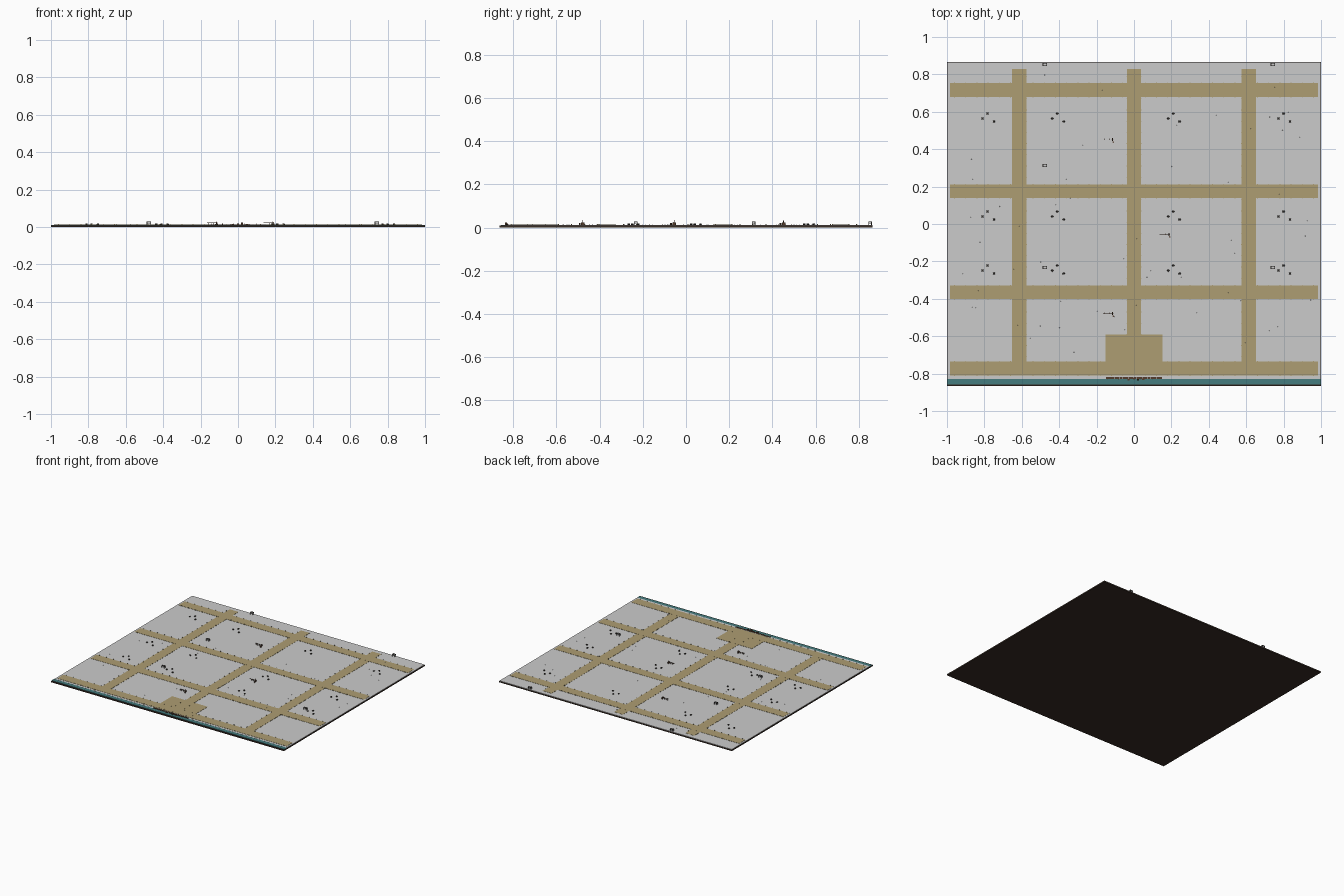
import bpy, bmesh, random
from mathutils import Matrix, Vector

random.seed(4)
TOP = 0.012          # paved surface
ROAD = 0.0132        # road surface


def mat(name, r, g, b):
    m = bpy.data.materials.new(name)
    m.diffuse_color = (r, g, b, 1)
    return m


EARTH = mat("earth", 0.04, 0.025, 0.018)
SAND = mat("sand", 0.42, 0.34, 0.17)
WATER = mat("water", 0.06, 0.20, 0.21)
WOOD = mat("wood", 0.09, 0.045, 0.025)
DARK = mat("dark_wood", 0.04, 0.035, 0.03)


def finish(name, bm, material=None):
    me = bpy.data.meshes.new(name)
    bm.to_mesh(me)
    bm.free()
    ob = bpy.data.objects.new(name, me)
    bpy.context.collection.objects.link(ob)
    if material:
        me.materials.append(material)
    return ob


def box(bm, x0, x1, y0, y1, z0, z1):
    m = (Matrix.Translation(((x0 + x1) / 2, (y0 + y1) / 2, (z0 + z1) / 2))
         @ Matrix.Diagonal((x1 - x0, y1 - y0, z1 - z0, 1)))
    bmesh.ops.create_cube(bm, size=1, matrix=m)


def cyl(bm, x, y, z0, z1, r, r2=None, seg=8, rot=Matrix()):
    m = Matrix.Translation((x, y, (z0 + z1) / 2)) @ rot
    bmesh.ops.create_cone(bm, cap_ends=True, segments=seg, radius1=r,
                          radius2=r if r2 is None else r2, depth=z1 - z0, matrix=m)


def slab(name, dims, material=None):
    bm = bmesh.new()
    box(bm, *dims)
    return finish(name, bm, material)


# Ground layers
slab("earth_base", (-1, 1, -0.865, 0.865, 0, 0.009), EARTH)
slab("paved_ground", (-0.998, 0.998, -0.828, 0.863, 0.009, TOP))
slab("canal_water", (-1, 1, -0.858, -0.828, 0.009, 0.0115), WATER)

# Road grid and plaza
road_x = (-0.613, 0, 0.613)
road_y = (0.717, 0.175, -0.365, -0.773)
for x in road_x:
    slab("cross_road", (x - 0.038, x + 0.038, -0.80, 0.828, TOP - 0.001, ROAD - 0.0002), SAND)
for y in road_y:
    slab("long_road", (-0.985, 0.985, y - 0.037, y + 0.037, TOP - 0.001, ROAD), SAND)
slab("plaza", (-0.153, 0.153, -0.80, -0.59, TOP - 0.001, ROAD + 0.0002), SAND)

# Small kerb stones along the road edges
bm = bmesh.new()
for y in road_y:
    for s in (-1, 1):
        for i in range(33):
            x = -0.96 + i * 0.06
            if min(abs(x - rx) for rx in road_x) > 0.045:
                yy = y + s * 0.038
                box(bm, x - 0.002, x + 0.002, yy - 0.0015, yy + 0.0015, TOP - 0.001, 0.0165)
for x in road_x:
    for s in (-1, 1):
        for i in range(27):
            y = -0.77 + i * 0.06
            if min(abs(y - ry) for ry in road_y) > 0.045:
                xx = x + s * 0.039
                box(bm, xx - 0.0015, xx + 0.0015, y - 0.002, y + 0.002, TOP - 0.001, 0.0165)
finish("kerb_stones", bm, SAND)

# Scattered pebbles
bm = bmesh.new()
for _ in range(60):
    p = Vector((random.uniform(-0.95, 0.95), random.uniform(-0.7, 0.8), TOP))
    bmesh.ops.create_icosphere(bm, subdivisions=1, radius=0.002, matrix=Matrix.Translation(p))
finish("pebbles", bm)

# Clusters of three barrels in each block
bm = bmesh.new()
for cx in (-0.783, -0.41, 0.21, 0.80):
    for cy in (0.564, 0.04, -0.249):
        for dx, dy in ((-0.027, 0), (0, 0.027), (0.034, -0.016)):
            x, y = cx + dx, cy + dy
            cyl(bm, x, y, TOP, 0.0155, 0.005, 0.0065)
            cyl(bm, x, y, 0.0155, 0.019, 0.0065, 0.005)
finish("barrels", bm, DARK)

# Raised notice stands: panel, frame and legs
for x, y in ((-0.476, 0.853), (0.743, 0.853), (-0.476, 0.313), (-0.476, -0.233), (0.743, -0.233)):
    slab("stand_panel", (x - 0.009, x + 0.009, y - 0.005, y + 0.005, 0.018, 0.027))
    bm = bmesh.new()
    for s in (-1, 1):
        box(bm, x - 0.012, x + 0.012, y + s * 0.0065 - 0.0015, y + s * 0.0065 + 0.0015, 0.026, 0.029)
        box(bm, x + s * 0.0105 - 0.0015, x + s * 0.0105 + 0.0015, y - 0.008, y + 0.008, 0.026, 0.029)
        for t in (-1, 1):
            box(bm, x + s * 0.0105 - 0.0015, x + s * 0.0105 + 0.0015,
                y + t * 0.0065 - 0.0015, y + t * 0.0065 + 0.0015, TOP, 0.027)
    finish("stand_frame", bm, DARK)

# Working groups: boom on props with a post and bucket
for x, y in ((-0.115, 0.452), (0.187, -0.055), (-0.115, -0.478)):
    bm = bmesh.new()
    box(bm, x - 0.05, x + 0.005, y - 0.001, y + 0.001, 0.023, 0.025)
    for dx in (-0.045, -0.032, -0.018):
        box(bm, x + dx - 0.001, x + dx + 0.001, y - 0.004, y + 0.004, 0.022, 0.024)
        box(bm, x + dx - 0.001, x + dx + 0.001, y - 0.001, y + 0.001, TOP, 0.023)
    box(bm, x - 0.003, x + 0.003, y - 0.008, y + 0.008, TOP, 0.024)
    cyl(bm, x + 0.004, y - 0.014, TOP, 0.02, 0.004)
    cyl(bm, x, y, 0.024, 0.035, 0.002, 0.001, 6)
    finish("wooden_boom", bm, WOOD)

# Landing stage on the canal with deck, piles and cargo
bm = bmesh.new()
for i in range(20):
    x = -0.15 + i * 0.015
    box(bm, x, x + 0.0135, -0.828, -0.818, TOP, 0.0145)
    if i % 4 == 0:
        cyl(bm, x + 0.007, -0.829, 0.010, 0.018, 0.002, seg=6)
for x, y, h in ((-0.03, -0.832, 0.017), (0.0, -0.828, 0.018), (0.022, -0.834, 0.024), (0.05, -0.83, 0.017)):
    box(bm, x - 0.006, x + 0.006, y - 0.004, y + 0.004, 0.011, h)
finish("landing_stage", bm, WOOD)
